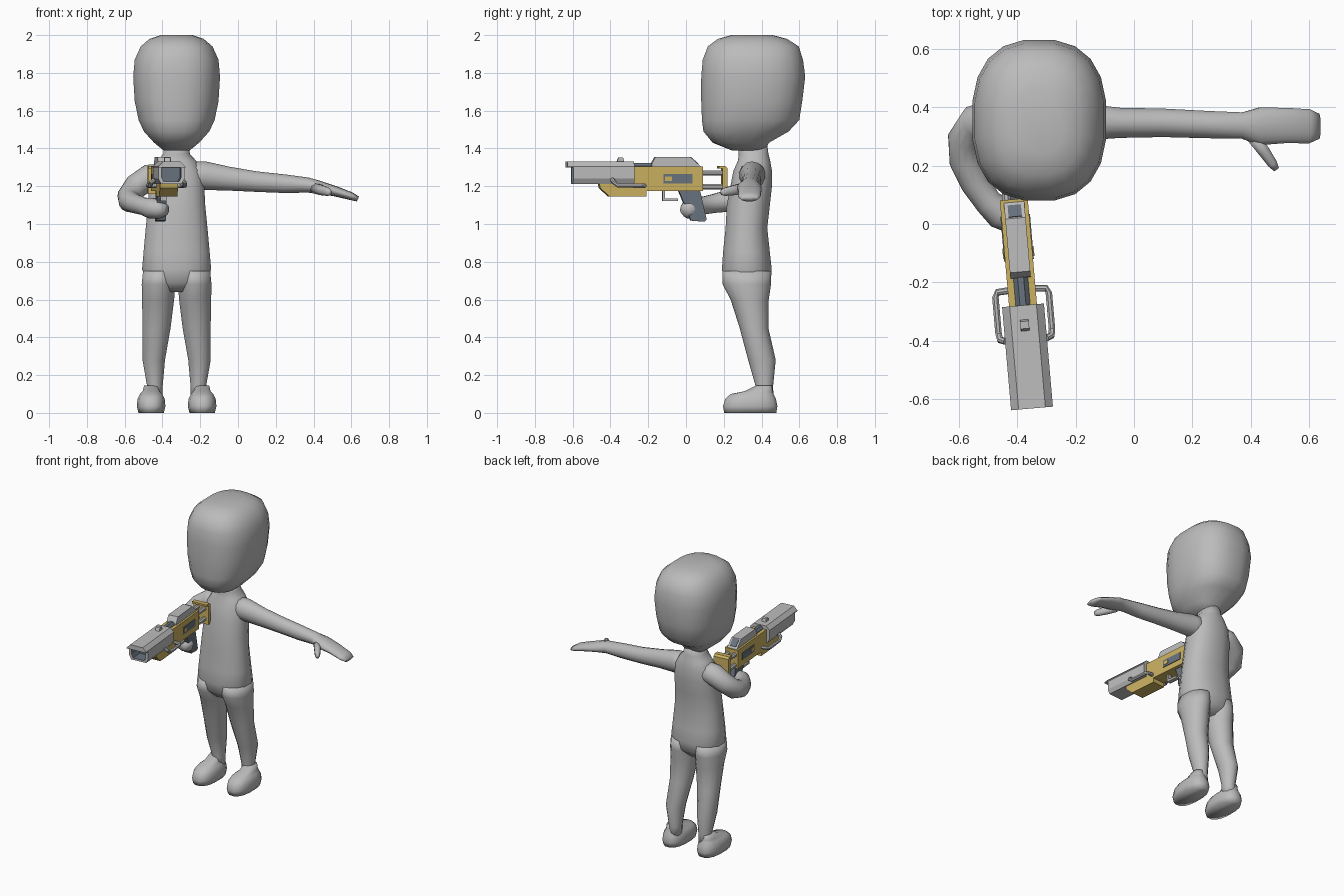
import bpy, bmesh, math
from mathutils import Vector, Matrix

def material(name, c):
    m = bpy.data.materials.new(name)
    m.diffuse_color = (*c, 1)
    return m

SKIN = material("body grey", (0.50, 0.50, 0.50))
STEEL = material("light steel", (0.51, 0.51, 0.51))
GOLD = material("mustard", (0.60, 0.44, 0.12))
SLATE = material("dark slate", (0.14, 0.17, 0.21))

CX = -0.325                                   # centre line of the figure
GUN = Matrix.Translation((-0.405, 0, 0)) @ Matrix.Rotation(0.087, 4, 'Z')

def skin(name, rings, mats, smooth=False, matrix=None, dark_from=None):
    """Bridge a list of equal-sized rings and cap both ends."""
    bm = bmesh.new()
    vs = [[bm.verts.new(p) for p in r] for r in rings]
    n = len(vs[0])
    bm.faces.new(vs[0])
    for k in range(len(vs) - 1):
        for i in range(n):
            j = (i + 1) % n
            f = bm.faces.new((vs[k][i], vs[k][j], vs[k + 1][j], vs[k + 1][i]))
            if dark_from is not None and k >= dark_from:
                f.material_index = 1
    last = bm.faces.new(vs[-1])
    last.material_index = 0 if dark_from is None else 1
    bmesh.ops.recalc_face_normals(bm, faces=bm.faces[:])
    for f in bm.faces:
        f.smooth = smooth
    me = bpy.data.meshes.new(name)
    bm.to_mesh(me)
    bm.free()
    for m in mats:
        me.materials.append(m)
    ob = bpy.data.objects.new(name, me)
    bpy.context.collection.objects.link(ob)
    if matrix:
        ob.matrix_world = matrix
    return ob

def loft(name, stations, ref, flat=False, n=14, e=2.0, mat=SKIN, smooth=True, matrix=None):
    """Stations are (x, y, z, half size along ref, other half size)."""
    pts = [Vector(s[:3]) for s in stations]
    rings = []
    for k, s in enumerate(stations):
        t = (pts[min(k + 1, len(pts) - 1)] - pts[max(k - 1, 0)]).normalized()
        if flat:
            t = Vector((0, 0, 1))
        r = Vector(ref)
        u = (r - t * r.dot(t)).normalized()
        v = t.cross(u)
        ring = []
        for i in range(n):
            a = 2 * math.pi * (i + 0.5) / n
            c, d = math.cos(a), math.sin(a)
            c = math.copysign(abs(c) ** (2 / e), c)
            d = math.copysign(abs(d) ** (2 / e), d)
            ring.append(pts[k] + u * c * s[3] + v * d * s[4])
        rings.append(ring)
    return skin(name, rings, [mat], smooth, matrix)

def column(name, rows, x=CX, e=2.3, n=16):
    """Upright loft; rows are (z, y, half width, half depth)."""
    return loft(name, [(x, y, z, a, b) for z, y, a, b in rows], (1, 0, 0), True, n, e)

def prism(name, profile, width, mat, x=0.0):
    """Side profile (y, z) extruded across the gun."""
    rings = [[(x + s * width / 2, y, z) for y, z in profile] for s in (-1, 1)]
    return skin(name, rings, [mat], matrix=GUN)

def rect(y0, y1, z0, z1):
    return [(y0, z0), (y1, z0), (y1, z1), (y0, z1)]

def tube(name, path, r, mat, ref=(0, 0, 1)):
    return loft(name, [(*p, r, r) for p in path], ref, n=8, mat=mat, smooth=False, matrix=GUN)

# head
column("head", [(1.39, .33, .07, .09), (1.43, .29, .12, .15), (1.49, .318, .175, .228),
                (1.55, .342, .203, .26), (1.65, .348, .224, .27), (1.78, .356, .232, .278),
                (1.87, .354, .224, .268), (1.94, .356, .192, .243), (1.98, .352, .145, .185),
                (2.0, .35, .085, .11)], e=2.5, n=20)

# torso and neck
column("torso", [(.64, .32, .09, .07), (.69, .322, .16, .122), (.76, .322, .186, .134),
                 (.85, .32, .178, .126), (.98, .32, .166, .112), (1.10, .33, .154, .116),
                 (1.20, .345, .149, .112), (1.28, .353, .138, .104), (1.335, .36, .105, .087),
                 (1.37, .358, .072, .08), (1.43, .352, .063, .078)])

# legs and feet
for side, s in (("right", -1), ("left", 1)):
    leg = [(.75, .322, .09, .09, .13), (.68, .322, .096, .091, .128), (.60, .337, .098, .087, .101),
           (.45, .36, .106, .076, .076), (.28, .402, .121, .061, .073),
           (.14, .415, .115, .042, .046), (.05, .415, .12, .046, .05)]
    loft(side + "_leg", [(CX + s * dx, y, z, a, b) for z, y, dx, a, b in reversed(leg)],
         (1, 0, 0), True)
    column(side + "_foot", [(0, .34, .068, .14), (.035, .34, .077, .146), (.075, .342, .073, .136),
                            (.1, .35, .06, .115), (.115, .385, .045, .075), (.145, .412, .038, .043)],
           x=CX + s * .135, e=2.5)

# outstretched arm with hand
loft("left_arm", [(-.29, .352, 1.262, .08, .065), (-.18, .35, 1.256, .066, .076),
                  (-.05, .347, 1.24, .053, .063), (.1, .347, 1.224, .05, .054),
                  (.25, .341, 1.213, .048, .049), (.37, .338, 1.206, .046, .04),
                  (.43, .335, 1.195, .066, .034), (.52, .338, 1.172, .062, .027),
                  (.60, .335, 1.147, .06, .021), (.635, .335, 1.132, .044, .014)], (0, 1, 0))
loft("left_thumb", [(.405, .305, 1.19, .03, .026), (.445, .25, 1.178, .028, .022),
                    (.475, .207, 1.17, .023, .018), (.488, .188, 1.166, .014, .011)], (0, 0, 1), n=8)

# bent arm holding the grip
right = [(-.38, .36, 1.255, .07), (-.47, .358, 1.245, .072), (-.54, .345, 1.20, .066),
         (-.577, .29, 1.145, .063), (-.575, .215, 1.12, .058), (-.545, .14, 1.107, .05),
         (-.50, .075, 1.094, .047), (-.458, .038, 1.083, .056), (-.415, .015, 1.078, .05),
         (-.38, -.006, 1.075, .03)]
loft("right_arm", [(*p, p[3]) for p in right], (0, 0, 1))

# gun: main body, foregrip and receiver details
prism("gun_body", [(-.465, 1.215), (-.46, 1.19), (-.41, 1.145), (-.215, 1.145), (-.215, 1.175),
                   (.085, 1.175), (.085, 1.305), (-.28, 1.305), (-.28, 1.215)], .096, GOLD)
prism("receiver_slot", rect(-.125, .03, 1.215, 1.265), .102, SLATE)
prism("slot_button", rect(-.115, -.08, 1.228, 1.252), .108, GOLD)
prism("top_housing", [(-.185, 1.3), (-.185, 1.32), (-.165, 1.355), (.02, 1.355), (.075, 1.305),
                      (.075, 1.3)], .07, STEEL)
prism("rear_window", [(.022, 1.348), (.026, 1.354), (.066, 1.318), (.062, 1.312)], .046, SLATE)
prism("pistol_grip", [(-.042, 1.18), (.072, 1.18), (.108, 1.022), (.095, 1.012), (.025, 1.018)],
      .05, SLATE)
prism("trigger_guard_base", rect(-.125, -.045, 1.122, 1.136), .03, STEEL)
prism("trigger_guard_front", rect(-.125, -.113, 1.13, 1.18), .03, STEEL)

# gun: hollow barrel shroud with lid, sight and inner barrel
outer = [(-.07, 1.30), (.07, 1.30), (.07, 1.24), (.055, 1.212), (-.055, 1.212), (-.07, 1.24)]
inner = [(x * .74, 1.262 + (z - 1.258) * .8) for x, z in outer]
skin("barrel_shroud", [[(x, y, z) for x, z in p] for p, y in
                       ((outer, -.28), (outer, -.605), (inner, -.605), (inner, -.52))],
     [STEEL, SLATE], matrix=GUN, dark_from=2)
lid = [(-.072, 1.298), (.072, 1.298), (.072, 1.304), (.046, 1.33), (-.046, 1.33), (-.072, 1.304)]
skin("shroud_lid", [[(x, y, z) for x, z in lid] for y in (-.28, -.635)], [STEEL], matrix=GUN)
prism("front_sight", [(-.37, 1.325), (-.36, 1.351), (-.335, 1.351), (-.328, 1.325)], .03, STEEL)
tube("inner_barrel", [(0, -.30, 1.298), (0, -.16, 1.298)], .027, SLATE)

# gun: side rails
for name, s in (("right_rail", -1), ("left_rail", 1)):
    tube(name, [(s * .07, -.398, 1.236), (s * .088, -.392, 1.222), (s * .092, -.37, 1.203),
                (s * .092, -.245, 1.203), (s * .084, -.228, 1.203), (s * .04, -.225, 1.203)],
         .012, STEEL, (0, .3, 1))

# gun: stock rods and shoulder pad
for name, z in (("upper_stock_rod", 1.27), ("lower_stock_rod", 1.197)):
    for s in (-1, 1):
        tube(name, [(s * .025, .07, z), (s * .025, .2, z)], .015, STEEL)
prism("shoulder_pad", [(.17, 1.295), (.17, 1.308), (.203, 1.308), (.215, 1.295), (.215, 1.175),
                       (.205, 1.16), (.19, 1.16), (.19, 1.295)], .11, GOLD)
